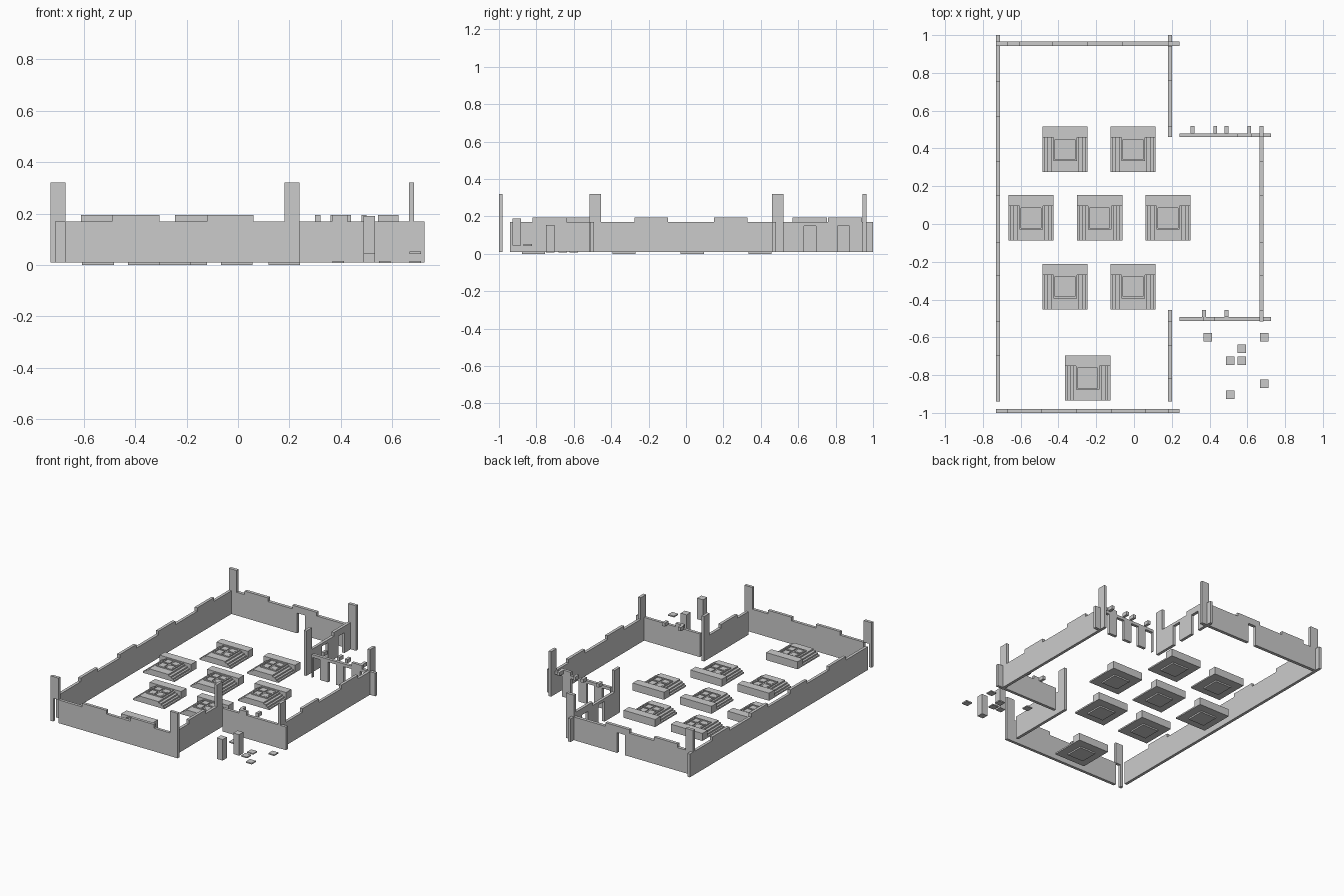
import bpy, bmesh
from mathutils import Matrix, Vector

if "Cube" in bpy.data.objects:
    bpy.data.objects.remove(bpy.data.objects["Cube"])

Z0, ZW, ZC, ZP, ZD = 0.01, 0.17, 0.195, 0.32, 0.15  # floor, wall, coping, post, door heights


def add_boxes(name, boxes):
    """One object from boxes given as (x0, x1, y0, y1, z0, z1)."""
    bm = bmesh.new()
    for x0, x1, y0, y1, z0, z1 in boxes:
        m = Matrix.Translation(Vector((x0 + x1, y0 + y1, z0 + z1)) / 2)
        bmesh.ops.create_cube(bm, size=1, matrix=m @ Matrix.Diagonal((x1 - x0, y1 - y0, z1 - z0, 1)))
    me = bpy.data.meshes.new(name)
    bm.to_mesh(me)
    bm.free()
    ob = bpy.data.objects.new(name, me)
    bpy.context.collection.objects.link(ob)
    return ob


def wall(name, axis, t0, t1, a, b, raised=(), posts=(), doors=()):
    """Thin wall along axis between a and b, with copings, posts and doors."""
    spans, s = [], a
    for d0, d1 in doors:
        spans += [(s, d0, Z0, ZW), (d0, d1, ZD, ZW)]
        s = d1
    spans.append((s, b, Z0, ZW))
    spans += [(r0, r1, ZW, ZC) for r0, r1 in raised]
    spans += [(p0, p1, ZW, ZP) for p0, p1 in posts]
    spans = [q for q in spans if q[1] - q[0] > 1e-4]
    if axis == 'x':
        return add_boxes(name, [(u, v, t0, t1, z0, z1) for u, v, z0, z1 in spans])
    return add_boxes(name, [(t0, t1, u, v, z0, z1) for u, v, z0, z1 in spans])


# Main hall walls
wall("left_wall", 'y', -0.73, -0.71, -0.94, 1.0,
     raised=[(0.57, 0.755), (0.15, 0.33), (-0.275, -0.095), (-0.70, -0.515)])
wall("front_wall", 'x', -1.0, -0.98, -0.67, 0.24,
     raised=[(-0.49, -0.305), (-0.12, 0.06)], posts=[(-0.73, -0.67), (0.18, 0.24)])
add_boxes("front_corner_strip", [(-0.73, -0.71, -1.0, -0.98, Z0, ZW)])
wall("back_wall", 'x', 0.943, 0.965, -0.71, 0.24,
     raised=[(-0.61, -0.43), (-0.245, -0.06)], posts=[(-0.73, -0.67), (0.18, 0.24)],
     doors=[(-0.21, -0.15)])
wall("right_front_wall", 'y', 0.18, 0.20, -0.94, -0.455,
     raised=[(-0.82, -0.64)], posts=[(-0.515, -0.455)])
wall("right_back_wall", 'y', 0.18, 0.20, 0.46, 1.0,
     raised=[(0.76, 0.94)], posts=[(0.46, 0.52)], doors=[(0.63, 0.695), (0.81, 0.875)])

# Side wing walls
wall("wing_front_wall", 'x', -0.513, -0.493, 0.24, 0.725, raised=[(0.365, 0.425)])
wall("wing_right_wall", 'y', 0.665, 0.685, -0.515, 0.52,
     raised=[(0.15, 0.33), (-0.275, -0.095)], posts=[(-0.515, -0.455), (0.46, 0.52)])
wall("wing_back_wall", 'x', 0.46, 0.48, 0.24, 0.725, raised=[(0.545, 0.625)],
     doors=[(0.245, 0.305), (0.365, 0.425), (0.485, 0.545), (0.61, 0.67)])

# Short beams sticking out of the wing walls
add_boxes("back_beams", [(x - 0.01, x + 0.01, 0.48, 0.52, ZW, ZC) for x in (0.31, 0.43, 0.49, 0.61)])
add_boxes("front_beams", [(x - 0.01, x + 0.01, -0.493, -0.455, ZW, ZC) for x in (0.37, 0.49)])

# Loose pillars and paving plates beside the wing
H = 0.0225
for i, (x, y, z0, z1) in enumerate([
        (0.51, -0.905, 0.045, 0.19), (0.51, -0.725, 0.01, 0.155),
        (0.69, -0.845, 0.043, 0.052), (0.69, -0.60, 0.008, 0.016), (0.39, -0.60, 0.008, 0.016),
        (0.57, -0.66, 0.008, 0.016), (0.57, -0.725, 0.008, 0.016)]):
    add_boxes("pillar" if i < 2 else "paving_plate", [(x - H, x + H, y - H, y + H, z0, z1)])

# Stepped plinth with a four-pane top
parts = [(-0.062, 0.062, -0.062, 0.062, 0.0, Z0), (-0.12, 0.12, 0.062, 0.12, Z0, 0.062)]
parts += [(-w, w, -0.12, 0.062, z, z + 0.01)
          for w, z in ((0.12, 0.01), (0.108, 0.02), (0.093, 0.03), (0.074, 0.04))]
for s in (-1, 1):
    e = sorted((s * 0.062, s * 0.053))
    parts += [(e[0], e[1], -0.062, 0.062, 0.05, 0.058), (-0.053, 0.053, e[0], e[1], 0.05, 0.058)]
    parts += [(s * 0.028 - 0.021, s * 0.028 + 0.021, t * 0.028 - 0.021, t * 0.028 + 0.021, 0.05, 0.056)
              for t in (-1, 1)]
plinth = add_boxes("plinth", parts)
spots = [(-0.365, 0.395), (-0.005, 0.395), (-0.545, 0.033), (-0.182, 0.033), (0.18, 0.033),
         (-0.365, -0.332), (-0.005, -0.332), (-0.245, -0.815)]
for i, (x, y) in enumerate(spots):
    ob = plinth
    if i:
        ob = bpy.data.objects.new("plinth", plinth.data)
        bpy.context.collection.objects.link(ob)
    ob.location = (x, y, 0)
